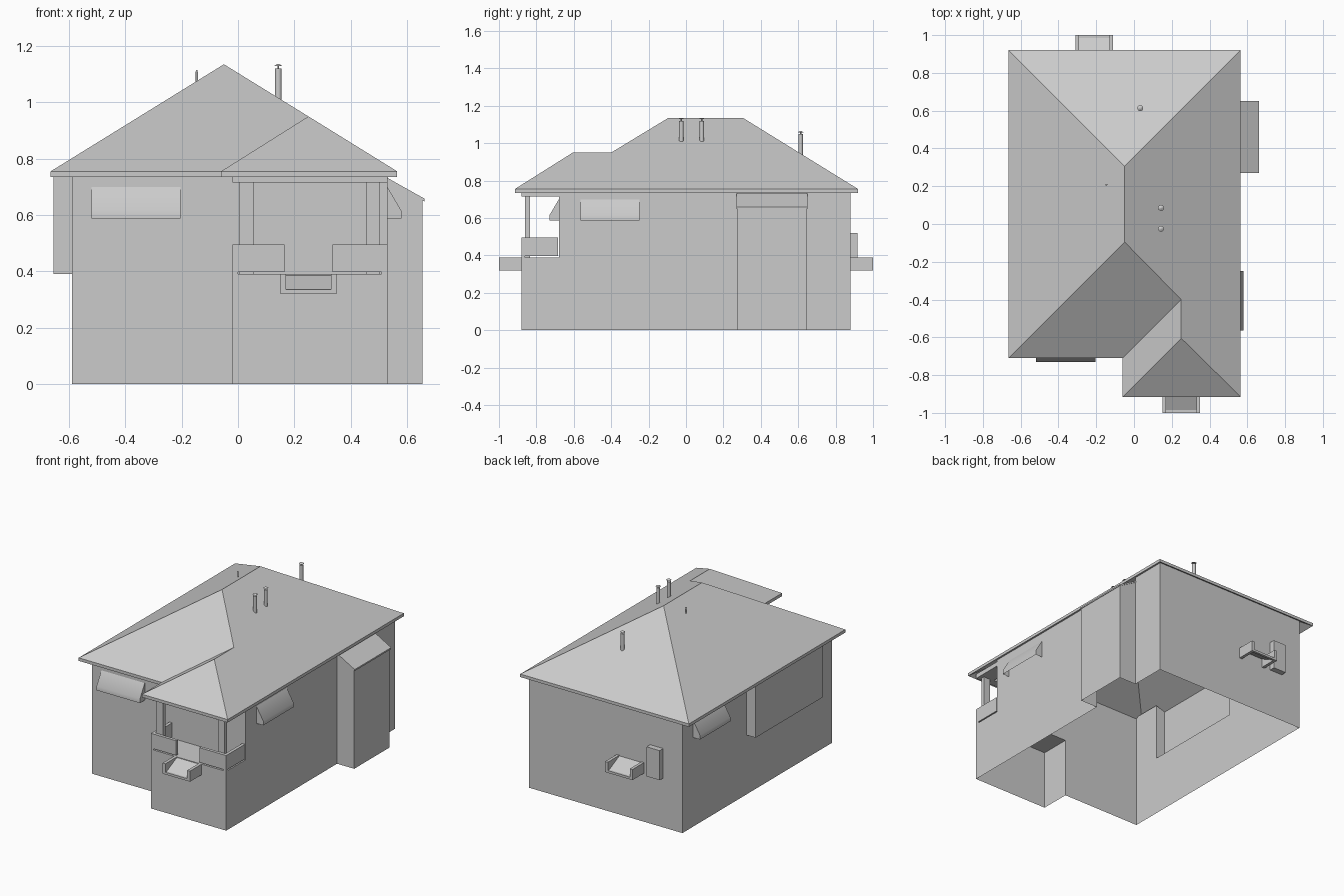
import bpy, math
from mathutils import Matrix

cube = bpy.data.objects.get("Cube")
if cube:
    bpy.data.objects.remove(cube, do_unlink=True)

GREY = bpy.data.materials.new("plain_grey")
GREY.use_nodes = True
GREY.diffuse_color = (0.6, 0.6, 0.6, 1)
GREY.node_tree.nodes["Principled BSDF"].inputs["Base Color"].default_value = (0.6, 0.6, 0.6, 1)


def build(name, verts, faces, place=None):
    me = bpy.data.meshes.new(name)
    me.from_pydata([tuple(v) for v in verts], [], faces)
    if place:
        me.transform(place)
    me.materials.append(GREY)
    me.update()
    ob = bpy.data.objects.new(name, me)
    bpy.context.collection.objects.link(ob)
    return ob


def prism(name, profile, x0, x1, place=None):
    """Extrude a (y, z) profile, listed counterclockwise, along x."""
    n = len(profile)
    verts = [(x, y, z) for x in (x0, x1) for y, z in profile]
    faces = [(i, (i + 1) % n, n + (i + 1) % n, n + i)[::-1] for i in range(n)]
    faces += [tuple(range(n))[::-1], tuple(range(n, 2 * n))]
    return build(name, verts, faces, place)


def box(name, x, y, z, place=None):
    prof = [(y[0], z[0]), (y[1], z[0]), (y[1], z[1]), (y[0], z[1])]
    return prism(name, prof, x[0], x[1], place)


def facing(x, y, turn):
    return Matrix.Translation((x, y, 0)) @ Matrix.Rotation(math.radians(turn), 4, "Z")


# Walls: open shells following a counterclockwise footprint
FLOOR = 0.39


def wall_top(x):
    if x < -0.6:
        return 0.745
    if x > 0.6:
        return 0.655
    return 0.725 if x > 0.53 else 0.765


def shell(name, loop, bottom, top):
    n = len(loop)
    verts = [(x, y, bottom) for x, y in loop] + [(x, y, top(x)) for x, y in loop]
    faces = [(i, (i + 1) % n, n + (i + 1) % n, n + i) for i in range(n)]
    build(name, verts, faces)


bump = [(0.53, 0.275), (0.532, 0.275), (0.655, 0.275),
        (0.655, 0.645), (0.532, 0.645), (0.53, 0.645)]
back = [(0.53, 0.88), (-0.59, 0.88)]
oriel = [(-0.59, 0.21), (-0.655, 0.21), (-0.655, -0.49), (-0.59, -0.49)]
shell("lower_walls", [(-0.59, -0.68), (-0.02, -0.68), (-0.02, -0.88), (0.53, -0.88)]
      + bump + back, 0, lambda x: FLOOR)
shell("upper_walls", [(-0.59, -0.68), (0.53, -0.68)] + bump + back + oriel, FLOOR, wall_top)
build("oriel_floor", [(x, y, FLOOR) for x, y in oriel], [(3, 2, 1, 0)])
build("porch_floor", [(-0.02, -0.88, FLOOR), (0.53, -0.88, FLOOR),
                      (0.53, -0.68, FLOOR), (-0.02, -0.68, FLOOR)], [(0, 1, 2, 3)])

# Hipped main roof with a lower hipped porch wing, doubled downward for thickness
EAVE, RIDGE, WING, THICK = 0.755, 1.135, 0.95, 0.02
top = [(-0.665, -0.71, EAVE), (-0.06, -0.71, EAVE), (-0.06, -0.915, EAVE),
       (0.565, -0.915, EAVE), (0.565, 0.92, EAVE), (-0.665, 0.92, EAVE),
       (-0.05, -0.095, RIDGE), (-0.05, 0.305, RIDGE),
       (0.25, -0.4, WING), (0.25, -0.605, WING)]
slopes = [(0, 6, 7, 5), (0, 1, 8, 6), (1, 2, 9, 8), (2, 3, 9),
          (3, 4, 7, 6, 8, 9), (4, 5, 7)]
n = len(top)
under = [(x, y, z - THICK) for x, y, z in top]
faces = slopes + [tuple(i + n for i in reversed(f)) for f in slopes]
faces += [(i + n, (i + 1) % 6 + n, (i + 1) % 6, i) for i in range(6)]
build("main_roof", top + under, faces)

# Shed roof over the side projection
shed = [(0, 0.722), (0, 0.732), (-0.132, 0.658), (-0.132, 0.648)]
prism("side_shed_roof", shed[::-1], -0.19, 0.19, facing(0.53, 0.46, 90))

# Porch beams, posts and parapets
box("porch_front_beam", (-0.02, 0.53), (-0.88, -0.83), (0.715, 0.745))
for side, x in (("left", 0.48), ("right", 0.03)):
    box(side + "_porch_post", (x - 0.025, x + 0.025), (-0.86, -0.835), (FLOOR, 0.72))
    box(side + "_porch_beam", (x - 0.05, x + 0.05), (-0.83, -0.68), (0.715, 0.745))
RAIL = (0.398, 0.495)
for side, outer, inner, gate in (("left", 0.53, 0.51, 0.335), ("right", -0.02, 0.0, 0.165)):
    box(side + "_front_parapet", sorted((outer, gate)), (-0.88, -0.86), RAIL)
    box(side + "_side_parapet", sorted((outer, inner)), (-0.86, -0.685), RAIL)
    box(side + "_parapet_foot", sorted((outer, inner)), (-0.88, -0.86), (FLOOR, 0.4))


# Window awnings: sloped front, short valance and cheeks, open underneath
def awning(name, place):
    w, side = 0.158, [(0, 0.70), (-0.05, 0.615), (-0.05, 0.587), (0, 0.587)]
    verts = [(x, y, z) for x in (-w, w) for y, z in side]
    ob = build(name, verts, [(0, 1, 5, 4), (1, 2, 6, 5), (0, 3, 2, 1), (4, 5, 6, 7)], place)
    for p in ob.data.polygons[:2]:
        p.use_smooth = True
    ob.data.set_sharp_from_angle(angle=math.radians(40))


awning("front_awning", facing(-0.362, -0.68, 0))
awning("left_awning", facing(0.53, -0.407, 90))
awning("right_awning", facing(-0.59, 0.61, -90))


# Sloped chutes with side cheeks and a low lip
def chute(name, place):
    for tag, s in (("left", 1), ("right", -1)):
        box(name + "_" + tag + "_cheek", sorted((s * 0.08, s * 0.1)), (-0.12, 0),
            (0.32, 0.39), place)
    box(name + "_lip", (-0.08, 0.08), (-0.12, -0.105), (0.32, 0.335), place)
    prism(name + "_slope", [(-0.105, 0.327), (0, 0.378), (0, 0.386), (-0.105, 0.335)],
          -0.08, 0.08, place)


chute("front_chute", facing(0.25, -0.88, 0))
chute("back_chute", facing(-0.21, 0.88, 180))
box("back_wall_cabinet", (-0.45, -0.355), (0.88, 0.917), (0.325, 0.52))


# Roof flues with conical rain caps
def flue(name, x, y, r, z0, z1):
    h = z1 - z0
    bpy.ops.mesh.primitive_cylinder_add(vertices=16, radius=r, depth=h,
                                        location=(x, y, z0 + h / 2))
    pipe = bpy.context.object
    bpy.ops.mesh.primitive_cone_add(vertices=16, radius1=r * 1.3, radius2=r * 0.3,
                                    depth=r * 0.6, location=(x, y, z1 + r))
    cap = bpy.context.object
    bpy.ops.mesh.primitive_cylinder_add(vertices=6, radius=r * 0.3, depth=r,
                                        location=(x, y, z1 + r * 0.4))
    stem = bpy.context.object
    for ob, tag in ((pipe, "_pipe"), (cap, "_cap"), (stem, "_stem")):
        ob.name = name + tag
        ob.data.materials.append(GREY)
        bpy.ops.object.select_all(action="DESELECT")
        ob.select_set(True)
        bpy.context.view_layer.objects.active = ob
        bpy.ops.object.shade_smooth_by_angle()


flue("rear_side_flue", 0.143, 0.085, 0.012, 0.99, 1.12)
flue("front_side_flue", 0.143, -0.025, 0.012, 0.99, 1.12)
flue("back_flue", 0.033, 0.613, 0.012, 0.92, 1.05)
flue("small_vent", -0.146, 0.208, 0.004, 1.05, 1.11)
